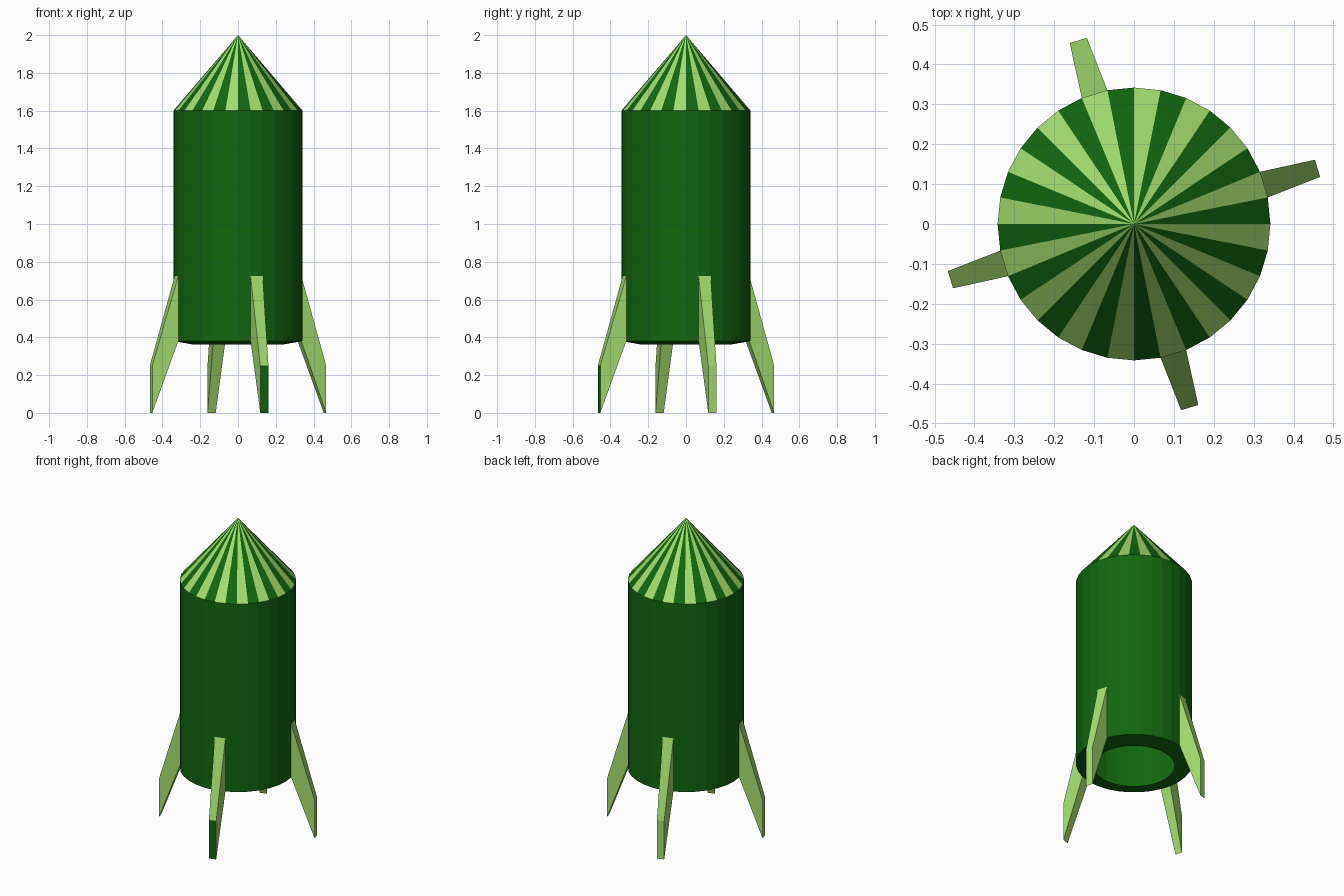
import bpy, bmesh
from math import cos, sin, pi

if "Cube" in bpy.data.objects:
    bpy.data.objects.remove(bpy.data.objects["Cube"])

SIDES = 32
R = 0.342
STEP = 2 * pi / SIDES


def material(name, color):
    m = bpy.data.materials.new(name)
    m.diffuse_color = (*color, 1)
    m.use_nodes = True
    m.node_tree.nodes["Principled BSDF"].inputs["Base Color"].default_value = m.diffuse_color
    return m


DARK = material("dark_green", (0.006, 0.135, 0.005))
LIGHT = material("light_green", (0.37, 0.73, 0.16))


def finish(name, bm):
    mesh = bpy.data.meshes.new(name)
    bm.to_mesh(mesh)
    bm.free()
    mesh.materials.append(DARK)
    mesh.materials.append(LIGHT)
    obj = bpy.data.objects.new(name, mesh)
    bpy.context.collection.objects.link(obj)
    return obj


def ring(bm, r, z):
    return [bm.verts.new((r * cos(i * STEP), r * sin(i * STEP), z))
            for i in range(SIDES)]


# Body: open tube with a slightly dished rim around the exhaust opening
bm = bmesh.new()
rings = [ring(bm, 0.238, 0.362), ring(bm, R, 0.38), ring(bm, R, 1.6)]
for low, high in zip(rings, rings[1:]):
    for i in range(SIDES):
        j = (i + 1) % SIDES
        bm.faces.new((low[i], low[j], high[j], high[i]))
finish("body", bm)

# Nose cone: alternating stripes, one per side
bm = bmesh.new()
base = ring(bm, R, 1.6)
tip = bm.verts.new((0, 0, 2.0))
for i in range(SIDES):
    face = bm.faces.new((base[i], base[(i + 1) % SIDES], tip))
    face.material_index = i % 2
finish("nose_cone", bm)

# Fins: each grows out of one body side and narrows towards its foot
ROOT_R, ROOT_W = R * cos(STEP / 2), R * sin(STEP / 2)
FOOT_R, FOOT_W = 0.481, 0.0225
PROFILE = [(ROOT_R, ROOT_W, 0.38), (FOOT_R, FOOT_W, 0.0),
           (FOOT_R, FOOT_W, 0.25), (ROOT_R, ROOT_W, 0.725)]


def fin(name, angle, foot_material):
    bm = bmesh.new()
    a = [bm.verts.new((r, -w, z)) for r, w, z in PROFILE]
    b = [bm.verts.new((r, w, z)) for r, w, z in PROFILE]
    bm.faces.new(a)
    bm.faces.new(b[::-1])
    for i in range(3):
        face = bm.faces.new((a[i], b[i], b[i + 1], a[i + 1]))
        if i == 1:
            foot = face
    for f in bm.faces:
        f.material_index = 1
    foot.material_index = foot_material
    bmesh.ops.recalc_face_normals(bm, faces=bm.faces)
    finish(name, bm).rotation_euler.z = angle


for k, side in enumerate(("right", "back", "left", "front")):
    fin(side + "_fin", 1.5 * STEP + k * pi / 2, 0 if side == "front" else 1)
